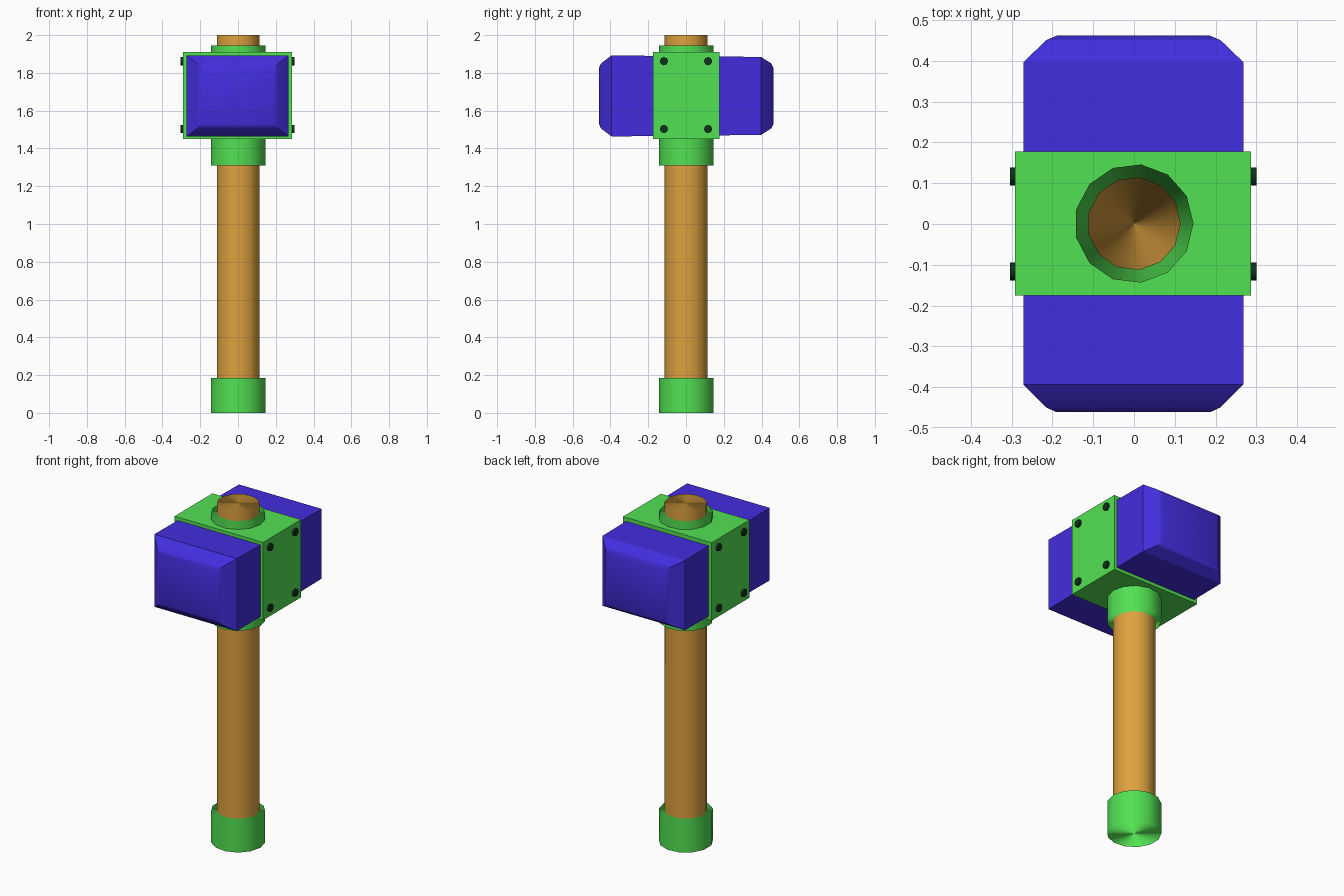
import bpy, bmesh
from math import pi
from mathutils import Matrix, Vector

if "Cube" in bpy.data.objects:
    bpy.data.objects.remove(bpy.data.objects["Cube"])


def material(name, rgb):
    m = bpy.data.materials.new(name)
    m.diffuse_color = (*rgb, 1)
    m.use_nodes = True
    m.node_tree.nodes["Principled BSDF"].inputs["Base Color"].default_value = m.diffuse_color
    return m


WOOD = material("wood", (0.73, 0.36, 0.049))
GREEN = material("green_metal", (0.085, 0.75, 0.085))
BLUE = material("blue_metal", (0.055, 0.027, 0.73))
DARK = material("dark_bolt", (0.004, 0.032, 0.011))


def finish(name, bm, mat, smooth_angle=None):
    bmesh.ops.recalc_face_normals(bm, faces=bm.faces)
    mesh = bpy.data.meshes.new(name)
    bm.to_mesh(mesh)
    bm.free()
    obj = bpy.data.objects.new(name, mesh)
    bpy.context.collection.objects.link(obj)
    mesh.materials.append(mat)
    if smooth_angle:
        bpy.ops.object.select_all(action='DESELECT')
        obj.select_set(True)
        bpy.context.view_layer.objects.active = obj
        bpy.ops.object.shade_smooth_by_angle(angle=smooth_angle)
    return obj


def post(name, r, z0, z1, mat, sides=13):
    """Upright low-poly cylinder with a vertex on +x, shaded with radial normals."""
    bm = bmesh.new()
    bmesh.ops.create_cone(bm, cap_ends=True, segments=sides, radius1=r, radius2=r, depth=z1 - z0)
    v = max(bm.verts, key=lambda p: p.co.x).co
    turn = Vector((v.x, v.y)).angle_signed(Vector((1, 0)))
    bm.transform(Matrix.Translation((0, 0.001, (z0 + z1) / 2)) @ Matrix.Rotation(-turn, 4, 'Z'))
    for f in bm.faces:
        f.smooth = True
    mesh = finish(name, bm, mat).data
    mesh.normals_split_custom_set_from_vertices(
        [Vector((p.co.x, p.co.y - 0.001, 0)).normalized() for p in mesh.vertices])


# Handle with pommel and the collar running through the head
post("handle", 0.1145, 0.01, 2.0, WOOD)
post("pommel", 0.146, 0.0, 0.185, GREEN)
post("collar", 0.146, 1.31, 1.945, GREEN)

# Head: lofted rectangles (y, half width, half height), slightly taller at the front
sections = [(-0.461, 0.190, 0.148), (-0.450, 0.214, 0.172), (-0.394, 0.270, 0.2145),
            (0.397, 0.270, 0.2065), (0.451, 0.214, 0.172), (0.463, 0.186, 0.148)]
bm = bmesh.new()
rings = [[bm.verts.new((sx * hx - 0.0015, y, 1.678 + sz * hz))
          for sx, sz in ((-1, -1), (1, -1), (1, 1), (-1, 1))]
         for y, hx, hz in sections]
for a, b in zip(rings, rings[1:]):
    for i in range(4):
        j = (i + 1) % 4
        bm.faces.new((a[i], a[j], b[j], b[i]))
bm.faces.new(rings[0])
bm.faces.new(rings[-1])
finish("hammer_head", bm, BLUE, pi / 6)

# Band around the middle of the head
bm = bmesh.new()
bmesh.ops.create_cube(bm, size=1, matrix=Matrix.Translation((-0.0025, 0.001, 1.68))
                      @ Matrix.Diagonal((0.579, 0.353, 0.46, 1)))
finish("head_band", bm, GREEN)

# Four bolts on each side of the band
for side, label in ((-1, "left"), (1, "right")):
    for y in (-0.117, 0.117):
        for z in (1.503, 1.862):
            bm = bmesh.new()
            bmesh.ops.create_cone(bm, cap_ends=True, segments=8, radius1=0.022, radius2=0.022,
                                  depth=0.04, matrix=Matrix.Translation((side * 0.282 - 0.002, y, z))
                                  @ Matrix.Rotation(pi / 2, 4, 'Y'))
            finish(f"bolt_{label}", bm, DARK, pi / 3.5)
